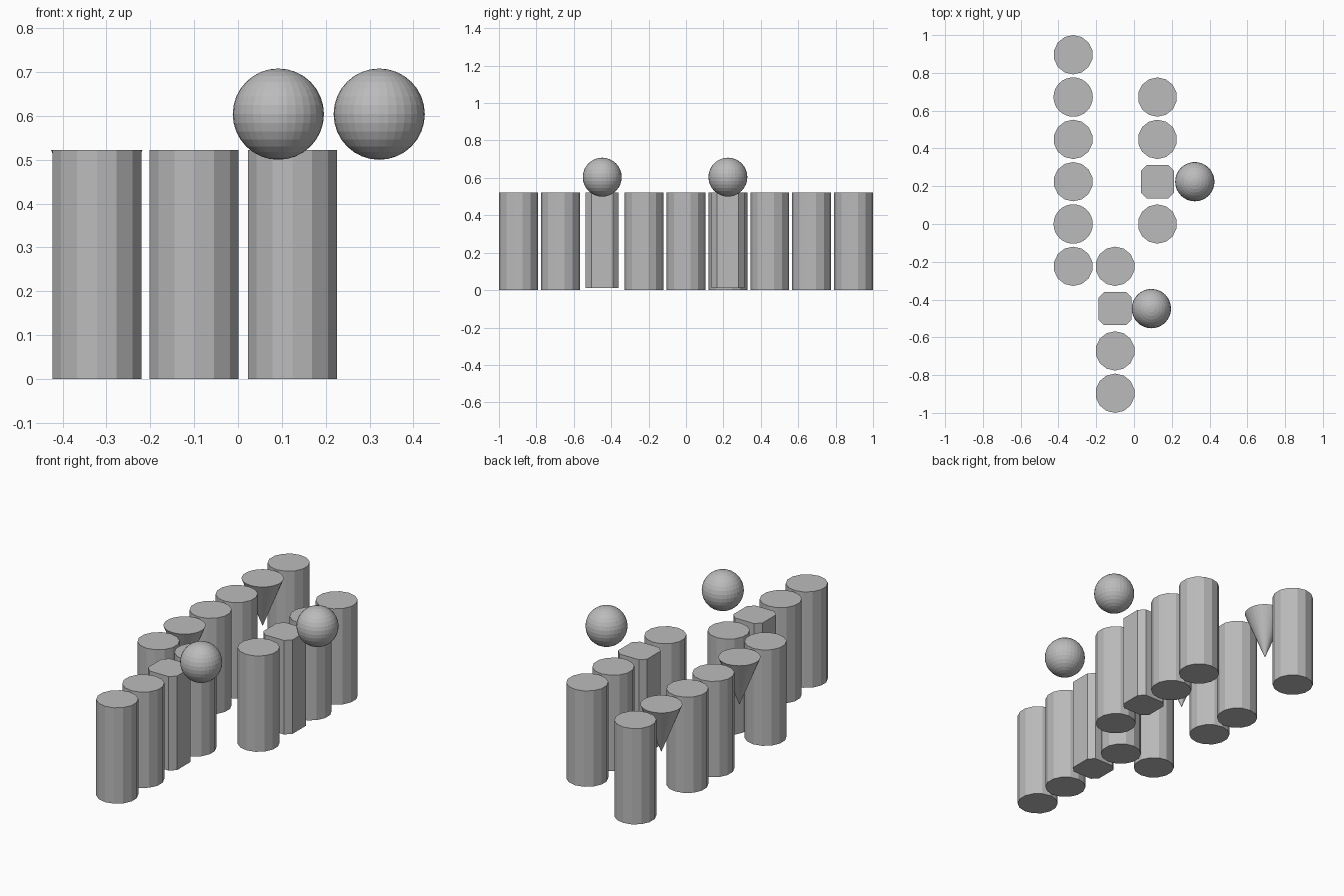
import bpy, bmesh, math

if "Cube" in bpy.data.objects:
    bpy.data.objects.remove(bpy.data.objects["Cube"])

S = 0.224          # grid spacing between pieces
R = 0.104          # radius of round pieces
H = 0.522          # height of the columns
XL, XM, XR = -0.322, -0.100, 0.124

grey = bpy.data.materials.new("plain grey")
grey.diffuse_color = (0.5, 0.5, 0.5, 1)
grey.use_nodes = True
grey.node_tree.nodes["Principled BSDF"].inputs["Base Color"].default_value = grey.diffuse_color


def finish(name, bm, loc):
    bmesh.ops.recalc_face_normals(bm, faces=bm.faces)
    me = bpy.data.meshes.new(name)
    bm.to_mesh(me)
    bm.free()
    me.materials.append(grey)
    ob = bpy.data.objects.new(name, me)
    ob.location = loc
    bpy.context.collection.objects.link(ob)
    return ob


def round_piece(name, x, y, r_low, z_low, sides):
    # column when r_low = R, pointed cone when r_low = 0
    bm = bmesh.new()
    bmesh.ops.create_cone(bm, cap_ends=True, segments=sides, radius1=r_low,
                          radius2=R, depth=H - z_low)
    finish(name, bm, (x, y, (H + z_low) / 2))


def chamfered_post(name, x, y):
    bm = bmesh.new()
    h, c = 0.088, 0.03
    k = h - c
    pts = [(h, -k), (h, k), (k, h), (-k, h), (-h, k), (-h, -k), (-k, -h), (k, -h)]
    f = bm.faces.new([bm.verts.new((px, py, 0.01)) for px, py in pts])
    ext = bmesh.ops.extrude_face_region(bm, geom=[f])
    top = [v for v in ext["geom"] if isinstance(v, bmesh.types.BMVert)]
    bmesh.ops.translate(bm, verts=top, vec=(0, 0, H - 0.01))
    finish(name, bm, (x, y, 0))


def ball(name, x, y):
    bm = bmesh.new()
    bmesh.ops.create_uvsphere(bm, u_segments=32, v_segments=16, radius=R)
    finish(name, bm, (x, y, 0.604))


# Three rows of pieces: (x, grid rows, kind by row)
rows = [("left", XL, range(-1, 5), {3: "cone", 0: "cone"}),
        ("middle", XM, range(-4, 0), {-2: "post"}),
        ("right", XR, range(0, 4), {1: "post"})]
for label, x, steps, special in rows:
    for i in steps:
        kind = special.get(i, "column")
        if kind == "cone":
            round_piece(label + "_cone", x, i * S, 0, 0.262, 32)
        elif kind == "post":
            chamfered_post(label + "_post", x, i * S)
        else:
            round_piece(label + "_column", x, i * S, R, 0, 14)

# Floating balls beside the posts
ball("front_ball", 0.092, -2 * S)
ball("back_ball", 0.322, S)
